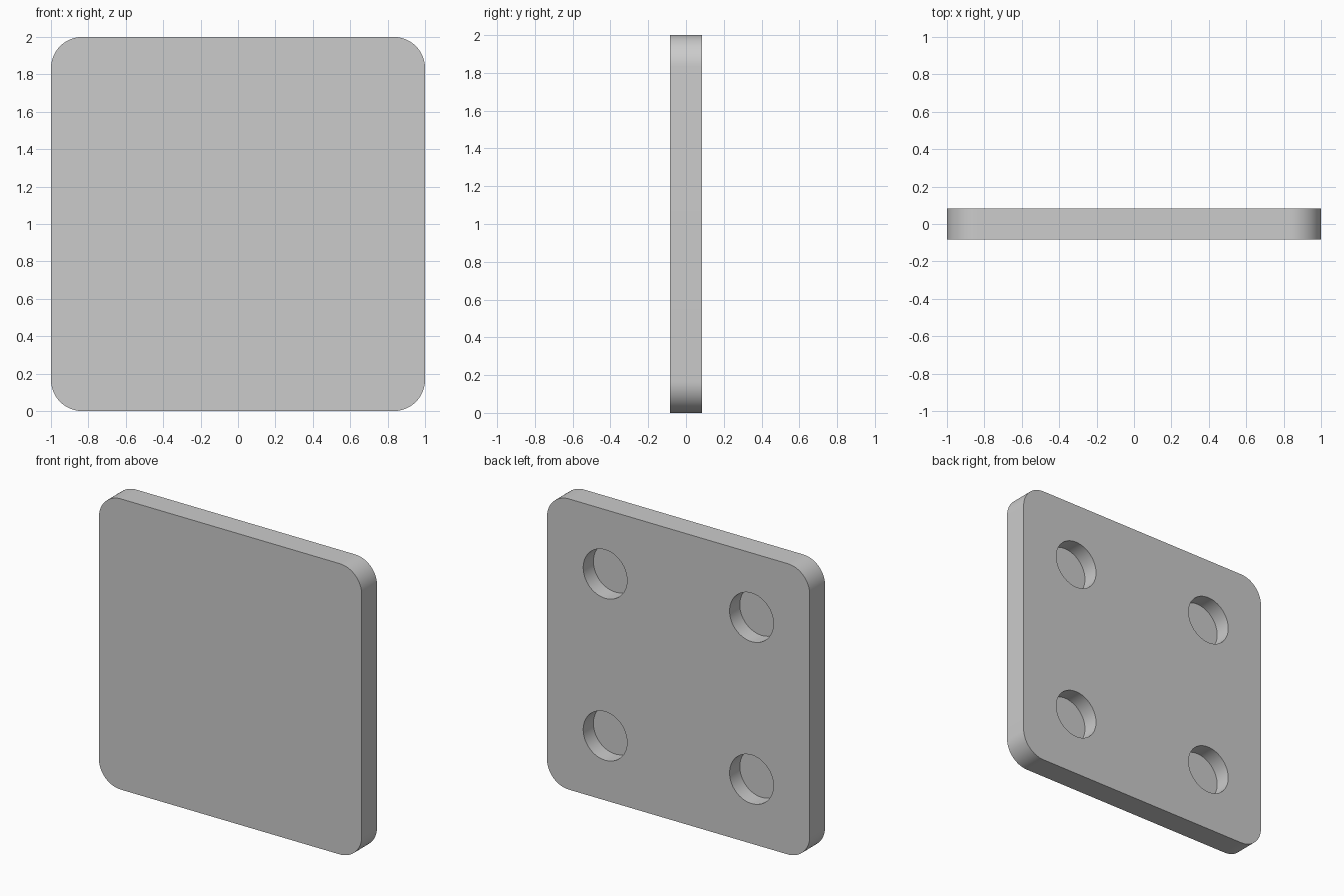
import bpy, bmesh, math

if "Cube" in bpy.data.objects:
    bpy.data.objects.remove(bpy.data.objects["Cube"])

HALF_T = 0.0835     # half plate thickness
RADIUS = 0.167      # corner and hole radius
DEPTH = 0.111       # blind hole depth
OFFSET = 0.557      # hole distance from plate centre

# Square plate with rounded corners
bpy.ops.mesh.primitive_cube_add(size=2, location=(0, 0, 1))
plate = bpy.context.object
plate.name = "plate"
bm = bmesh.new()
bm.from_mesh(plate.data)
bmesh.ops.scale(bm, vec=(1, HALF_T, 1), verts=bm.verts)
corners = [e for e in bm.edges
           if abs(e.verts[0].co.y - e.verts[1].co.y) > HALF_T]
bmesh.ops.bevel(bm, geom=corners, offset=RADIUS, segments=16,
                profile=0.5, affect='EDGES')
bm.to_mesh(plate.data)
bm.free()


# Blind round hole in the back face
def cut_hole(x, z):
    length = 0.4
    bpy.ops.mesh.primitive_cylinder_add(
        vertices=64, radius=RADIUS, depth=length,
        location=(x, HALF_T - DEPTH + length / 2, z),
        rotation=(math.pi / 2, 0, 0))
    cutter = bpy.context.object
    cutter.name = "hole_cutter"
    cutter.hide_render = True
    mod = plate.modifiers.new("hole", 'BOOLEAN')
    mod.operation = 'DIFFERENCE'
    mod.solver = 'EXACT'
    mod.object = cutter
    bpy.context.view_layer.objects.active = plate
    bpy.ops.object.modifier_apply(modifier=mod.name)
    bpy.data.objects.remove(cutter, do_unlink=True)


for sx in (-1, 1):
    for sz in (-1, 1):
        cut_hole(sx * OFFSET, 1 + sz * OFFSET)

# Smooth rounded walls, crisp edges
bpy.ops.object.select_all(action='DESELECT')
plate.select_set(True)
bpy.context.view_layer.objects.active = plate
bpy.ops.object.shade_smooth_by_angle(angle=math.radians(30))
